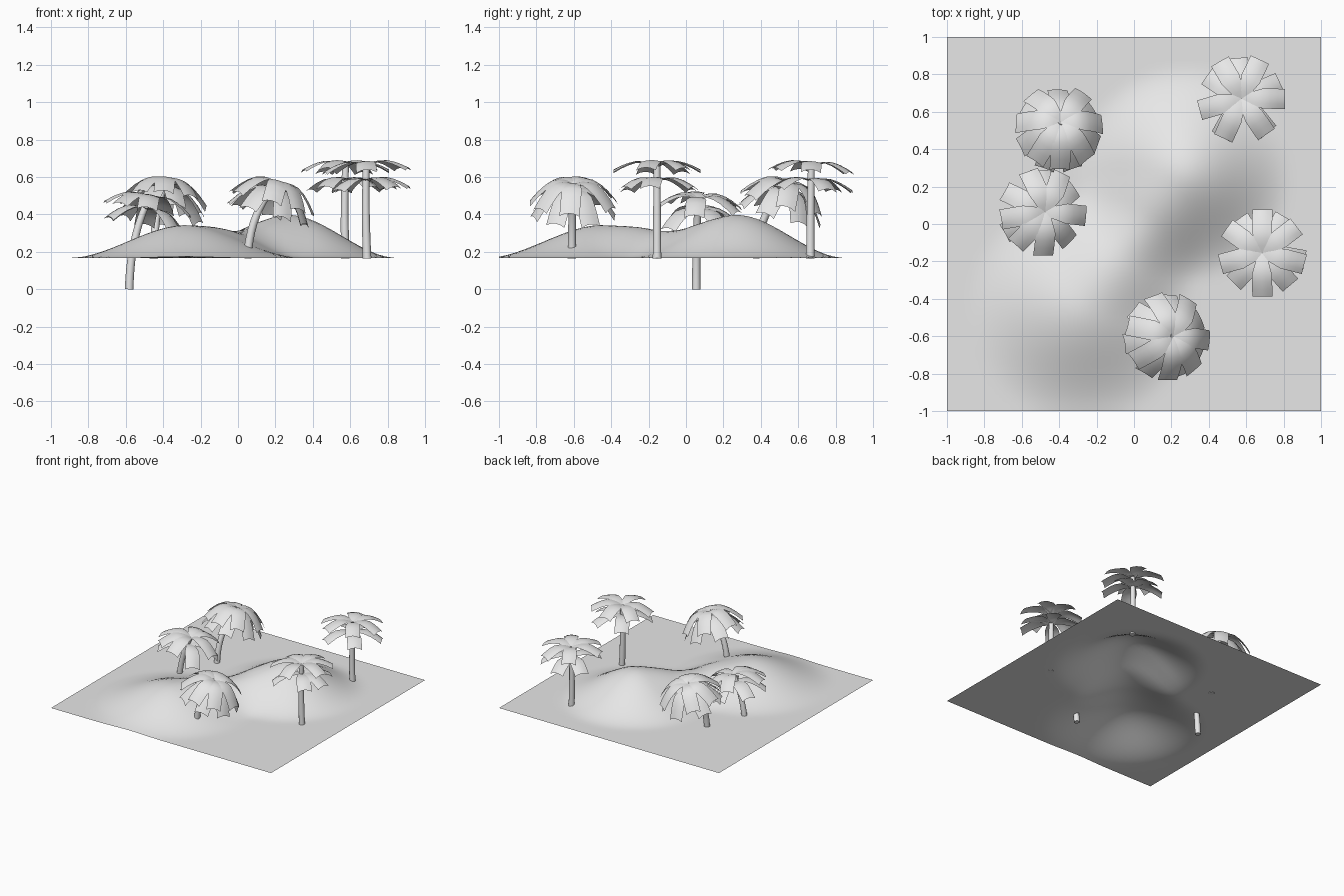
import bpy
import bmesh
import math
from mathutils import Vector, Matrix

if "Cube" in bpy.data.objects:
    bpy.data.objects.remove(bpy.data.objects["Cube"], do_unlink=True)

GREY = (0.8, 0.8, 0.8, 1)
mat = bpy.data.materials.new("plain_grey")
mat.use_nodes = True
mat.diffuse_color = GREY
mat.node_tree.nodes["Principled BSDF"].inputs["Base Color"].default_value = GREY


def finish(bm, name, angle):
    mesh = bpy.data.meshes.new(name)
    bm.to_mesh(mesh)
    bm.free()
    mesh.materials.append(mat)
    ob = bpy.data.objects.new(name, mesh)
    bpy.context.collection.objects.link(ob)
    bpy.ops.object.select_all(action='DESELECT')
    ob.select_set(True)
    bpy.context.view_layer.objects.active = ob
    bpy.ops.object.shade_smooth_by_angle(angle=math.radians(angle))
    return ob


# Ground sheet with two hills joined by a saddle: x, y, height, radius
GROUND = 0.168
HILLS = [(0.27, 0.27, 0.23, 0.58), (-0.28, -0.45, 0.175, 0.62), (-0.02, -0.1, 0.085, 0.42)]


def hill_height(x, y):
    z = GROUND
    for hx, hy, h, r in HILLS:
        t = max(0, 1 - math.hypot(x - hx, y - hy) / r)
        z += h * t * t * (3 - 2 * t)
    return z


bm = bmesh.new()
bmesh.ops.create_grid(bm, x_segments=48, y_segments=48, size=1)
for v in bm.verts:
    v.co.z = hill_height(v.co.x, v.co.y)
finish(bm, "sandy_ground", 60)


def bezier(p, t):
    a, b, c = p
    return a * (1 - t) ** 2 + b * 2 * t * (1 - t) + c * t * t


def trunk(name, path, sides=12, steps=10):
    bm = bmesh.new()
    rings = []
    for i in range(steps + 1):
        t = i / steps
        d = (bezier(path, t + 0.01) - bezier(path, t - 0.01)).normalized()
        turn = Vector((0, 0, 1)).rotation_difference(d)
        r = 0.023 - 0.005 * t
        rings.append([bm.verts.new(bezier(path, t) + turn @ Vector(
            (r * math.cos(k * math.tau / sides), r * math.sin(k * math.tau / sides), 0)))
            for k in range(sides)])
    for lo, hi in zip(rings, rings[1:]):
        for k in range(sides):
            n = (k + 1) % sides
            bm.faces.new((lo[k], lo[n], hi[n], hi[k]))
    bm.faces.new(rings[0][::-1])
    bm.faces.new(rings[-1])
    finish(bm, name, 40)


# Frond: a broad square-ended strip, arched along its length and across it
def frond(bm, matrix, angle, length, rise, droop, drop):
    rows = []
    for i in range(7):
        t = i / 6
        half = 0.022 + 0.032 * min(1, t * 2)
        z = drop + rise * math.sin(min(1, t * 1.6) * math.pi / 2) - droop * t ** 2.2
        row = []
        for s in (-1, -0.5, 0, 0.5, 1):
            p = Vector((length * t, s * half, z - 0.016 * s * s * t))
            row.append(bm.verts.new(matrix @ Matrix.Rotation(math.radians(angle), 4, 'Z') @ p))
        rows.append(row)
    for a, b in zip(rows, rows[1:]):
        for k in range(4):
            bm.faces.new((a[k], b[k], b[k + 1], a[k + 1]))


def palm(name, path, tilt, upper, lower, droop, gap):
    path = [Vector(p) for p in path]
    trunk(name + "_trunk", path)
    lean = (path[2] - path[0]) * Vector((1, 1, 0))
    axis = Vector((0, 0, 1)).cross(lean)
    m = Matrix.Translation(path[2]) @ Matrix.Rotation(math.radians(tilt), 4, axis)
    bm = bmesh.new()
    for a in upper:
        frond(bm, m, a, 0.232, 0.04, droop, 0)
    for a in lower:
        frond(bm, m, a, 0.225, 0.03, droop * 1.15, -gap)
    finish(bm, name + "_fronds", 50)


# Two upright palms
palm("right_back_palm", [(0.575, 0.665, 0.165), (0.565, 0.665, 0.4), (0.575, 0.67, 0.66)], 3,
     (195, 0, 65, 120, 245, 305), (25, 95, 145, 240, 310), 0.06, 0.08)
palm("right_middle_palm", [(0.69, -0.155, 0.165), (0.68, -0.155, 0.4), (0.685, -0.155, 0.66)], 3,
     (38, 90, 145, 195, 270, 345), (60, 125, 225, 310, 350), 0.06, 0.08)

# Three leaning palms
palm("front_palm", [(0.05, -0.61, 0.165), (0.065, -0.61, 0.42), (0.21, -0.6, 0.565)], 16,
     (165, 60, 110, 355, 270, 215, 310), (25, 85, 140, 190, 240, 290, 335), 0.14, 0.035)
palm("left_back_palm", [(-0.45, 0.37, 0.165), (-0.45, 0.39, 0.42), (-0.39, 0.545, 0.565)], 16,
     (55, 5, 310, 235, 175, 130, 270), (30, 90, 150, 205, 250, 290, 340), 0.14, 0.035)
palm("left_middle_palm", [(-0.582, 0.055, 0), (-0.575, 0.055, 0.29), (-0.475, 0.065, 0.485)], 10,
     (270, 355, 65, 110, 190, 230), (35, 90, 150, 210, 315), 0.09, 0.06)
